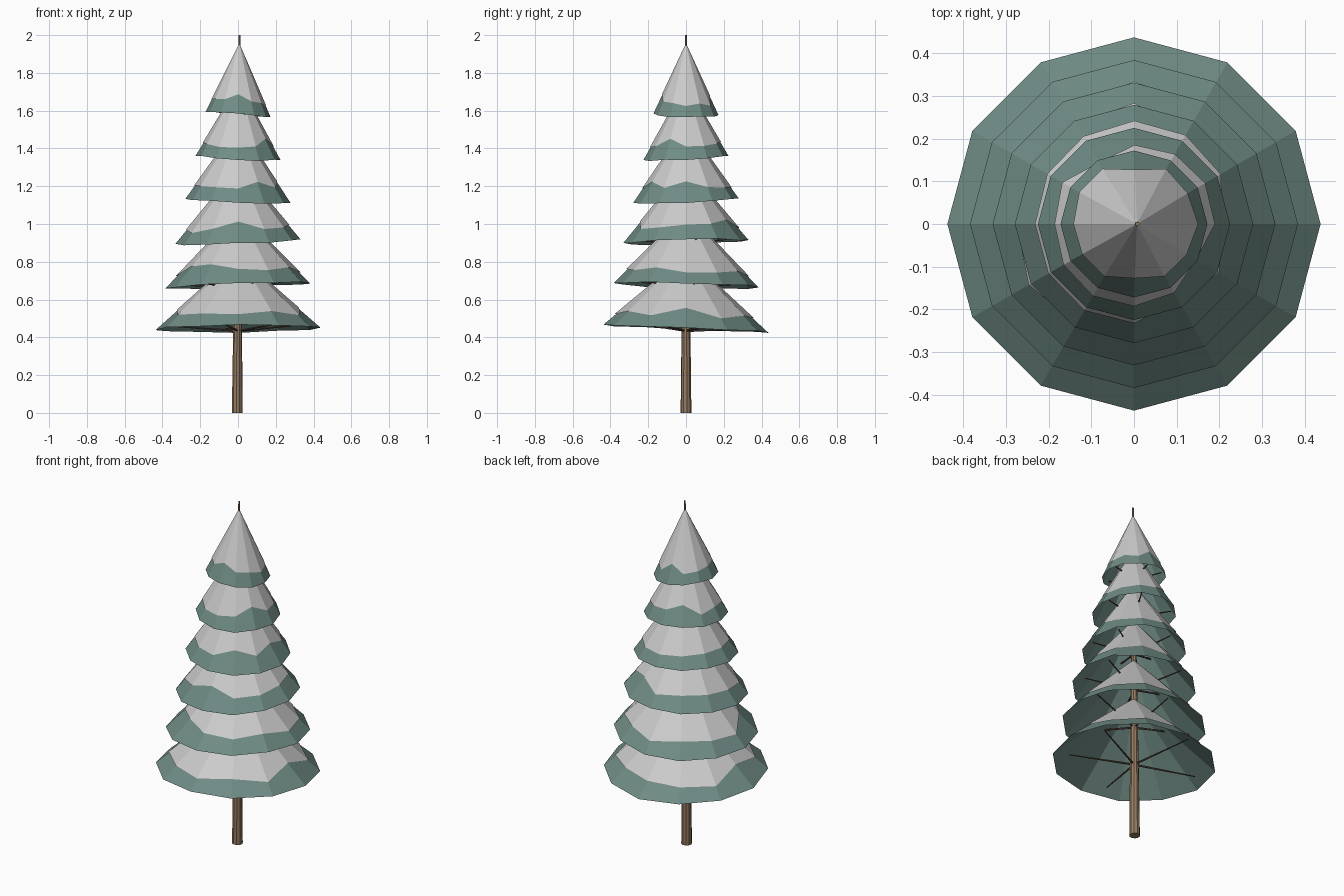
import bpy, bmesh, math, random
from mathutils import Vector

if "Cube" in bpy.data.objects:
    bpy.data.objects.remove(bpy.data.objects["Cube"])

random.seed(7)
SIDES = 12


def material(name, rgb):
    m = bpy.data.materials.new(name)
    m.diffuse_color = (*rgb, 1)
    m.use_nodes = True
    m.node_tree.nodes["Principled BSDF"].inputs["Base Color"].default_value = m.diffuse_color
    return m


NEEDLE = material("needle_green", (0.16, 0.26, 0.235))
SNOW = material("snow_white", (0.86, 0.88, 0.87))
BARK = material("bark_brown", (0.30, 0.20, 0.12))
TWIG = material("twig_brown", (0.09, 0.06, 0.045))


def finish(bm, name, mat):
    bmesh.ops.recalc_face_normals(bm, faces=bm.faces)
    me = bpy.data.meshes.new(name)
    bm.to_mesh(me)
    bm.free()
    me.materials.append(mat)
    ob = bpy.data.objects.new(name, me)
    bpy.context.collection.objects.link(ob)
    return ob


def tube(bm, points, radii, sides):
    """Closed tapered tube through a list of points."""
    axis = (points[-1] - points[0]).normalized()
    u = axis.orthogonal().normalized()
    v = axis.cross(u)
    rings = []
    for p, r in zip(points, radii):
        rings.append([bm.verts.new(p + r * (math.cos(a) * u + math.sin(a) * v))
                      for a in (2 * math.pi * i / sides for i in range(sides))])
    for a, b in zip(rings, rings[1:]):
        for i in range(sides):
            j = (i + 1) % sides
            bm.faces.new((a[i], a[j], b[j], b[i]))
    bm.faces.new(rings[0][::-1])
    bm.faces.new(rings[-1])


def fan_cone(name, apex, rim, mat):
    """Open hollow cone from an apex to a ring of rim points."""
    bm = bmesh.new()
    top = bm.verts.new(apex)
    ring = [bm.verts.new(p) for p in rim]
    for i in range(len(ring)):
        bm.faces.new((top, ring[i], ring[(i + 1) % len(ring)]))
    return finish(bm, name, mat)


# trunk, slightly bent, its tip showing above the crown
bm = bmesh.new()
trunk = [Vector((-0.004, 0, 0)), Vector((-0.002, 0, 0.5)), Vector((0.001, 0, 1.0)),
         Vector((0.004, 0, 1.5)), Vector((0.008, 0, 2.0))]
tube(bm, trunk, (0.029, 0.023, 0.017, 0.011, 0.005), 10)
finish(bm, "trunk", BARK)

# tiers: radius, cone height, rim z at left / right / front / back
TIERS = [
    (0.437, 0.38, 0.440, 0.450, 0.472, 0.432),
    (0.384, 0.39, 0.660, 0.690, 0.685, 0.665),
    (0.331, 0.40, 0.892, 0.920, 0.898, 0.912),
    (0.279, 0.40, 1.130, 1.110, 1.115, 1.143),
    (0.225, 0.39, 1.360, 1.340, 1.342, 1.360),
    (0.172, 0.37, 1.600, 1.568, 1.575, 1.575),
]

for n, (R, H, left, right, front, back) in enumerate(TIERS, 1):
    zc = (left + right + front + back) / 4
    apex = Vector((0.001 + 0.001 * n, 0, zc + H))

    # needle skirt with a tilted, slightly uneven rim
    rim = []
    for i in range(SIDES):
        a = 2 * math.pi * i / SIDES
        c, s = math.cos(a), math.sin(a)
        z = zc + (right - left) / 2 * c + (back - front) / 2 * s
        rim.append(Vector((R * c, R * s, z + random.uniform(-0.006, 0.006))))
    fan_cone(f"needle_tier_{n}", apex, rim, NEEDLE)

    # snow cap lying on the skirt, ragged edge with one or two notches
    notches = random.sample(range(SIDES), 2)
    cap = []
    for i, p in enumerate(rim):
        f = 0.74 if i in notches else random.uniform(0.81, 0.87)
        cap.append(apex.lerp(p, f) + Vector((0, 0, 0.007)))
    fan_cone(f"snow_cap_{n}", apex + Vector((0, 0, 0.008)), cap, SNOW)

    # thin branches spreading under the skirt
    bm = bmesh.new()
    start = random.uniform(0, 2)
    for k in range(5):
        a = start + k * 2 * math.pi / 5 + random.uniform(-0.25, 0.25)
        c, s = math.cos(a), math.sin(a)
        reach = R * random.uniform(0.78, 0.88)
        z = zc + (right - left) / 2 * c + (back - front) / 2 * s
        tube(bm, [Vector((0, 0, zc - 0.015)), Vector((reach * c, reach * s, z + 0.02))],
             (0.006, 0.003), 5)
    finish(bm, f"branches_{n}", TWIG)
